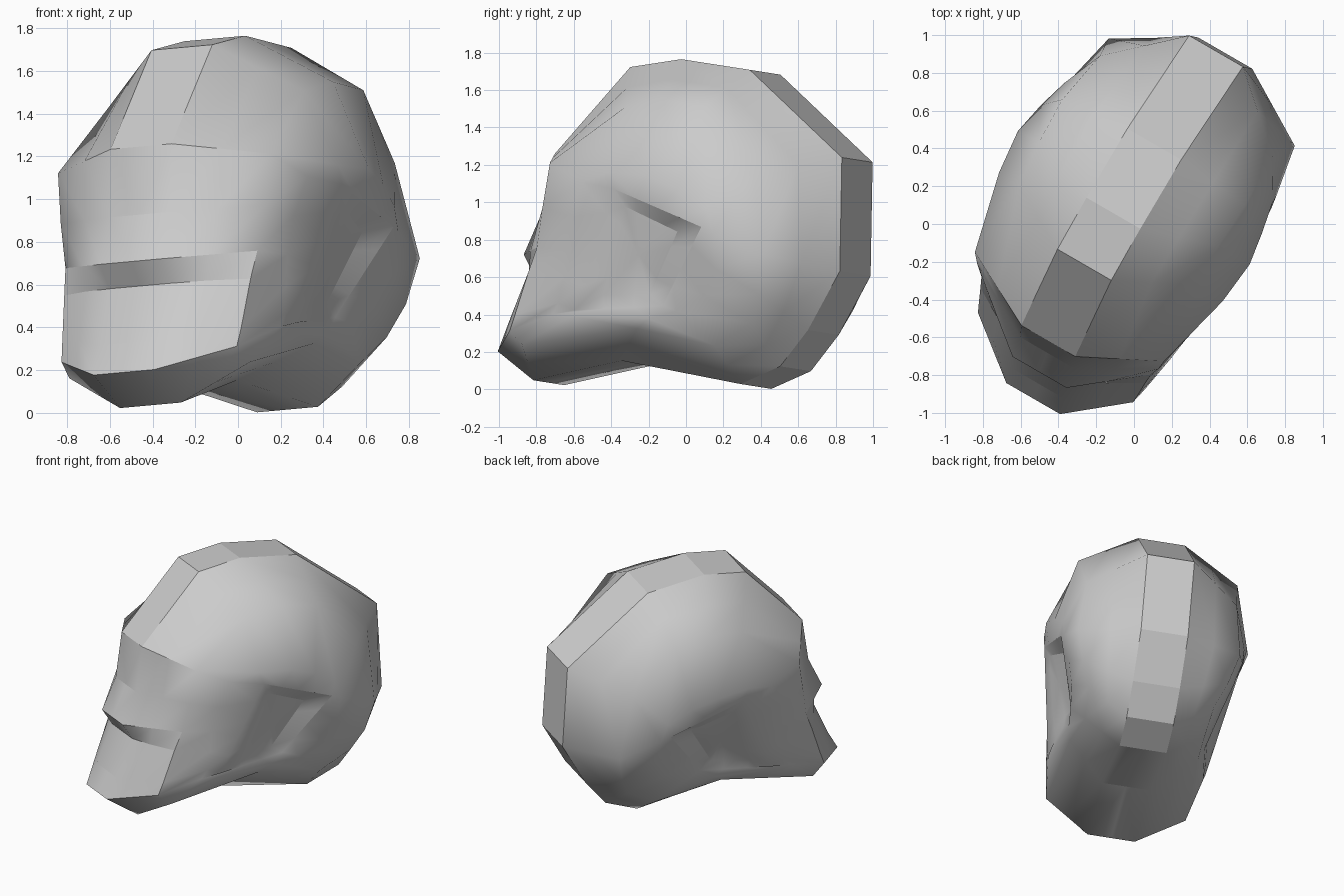
import bpy, bmesh
from math import radians
from mathutils import Matrix, Vector

if "Cube" in bpy.data.objects:
    bpy.data.objects.remove(bpy.data.objects["Cube"])

STRIP = 0.165  # half width of the flat strip along the middle

# Profile in the middle plane (y, z): chin, mouth, nose, brow, crown, back, base, under chin
profile = [(-1.067, .19), (-.985, .33), (-.86, .595), (-.93, .71), (-.82, .93), (-.763, 1.25),
           (-.318, 1.715), (-.005, 1.757), (.42, 1.7), (1.01, 1.23), (1.025, .62),
           (.843, .305), (.68, .11), (.44, .015), (-.3, .14), (-.84, .035)]

# Side contour: jaw, cheek, brow end, upper skull, back of skull, base
contour = [(.475, -.82, .275), (.485, -.785, .36), (.505, -.7, .59), (.52, -.645, .72),
           (.555, -.6, .93), (.58, -.55, 1.17), (.53, -.13, 1.47), (.55, .12, 1.51),
           (.56, .38, 1.47), (.53, .68, 1.13), (.57, .784, .68), (.51, .73, .47),
           (.44, .65, .32), (.42, .42, .2), (.45, -.05, .29), (.49, -.73, .2)]

# Widest part of the head, around the temple
temple = [(.54, -.52, .36), (.55, -.48, .42), (.555, -.46, .55), (.565, -.44, .7),
          (.59, -.4, .88), (.63, -.32, 1.06), (.685, -.12, 1.11), (.71, .12, 1.09),
          (.678, .3, 1.02), (.638, .46, .92), (.628, .5, .79), (.58, .5, .6),
          (.53, .4, .46), (.5, .22, .38), (.48, .04, .34), (.545, -.4, .35)]

# Temple hollow: rim and floor corners, placed at these stations of the loops
corner_at = (1, 6, 10, 14)
rim_corners = [(.555, -.38, .38), (.68, -.09, 1.02), (.64, .434, .82), (.475, .12, .41)]
floor_corners = [(.545, -.21, .46), (.645, -.04, .93), (.575, .25, .8), (.475, .04, .47)]


def spread(corners, count):
    """Place a closed loop of points evenly between the corners."""
    loop = [None] * count
    for k, start in enumerate(corner_at):
        span = (corner_at[(k + 1) % len(corner_at)] - start) % count
        a, b = Vector(corners[k]), Vector(corners[(k + 1) % len(corners)])
        for i in range(span):
            loop[(start + i) % count] = a.lerp(b, i / span)
    return loop


n = len(profile)
strip = [(STRIP, y, z) for y, z in profile]
# Loop between strip and contour, sunk in at the mouth
between = [Vector(a).lerp(Vector(b), .5) for a, b in zip(strip, contour)]
between[1] = Vector((.33, -.9, .36))
between[2] = Vector((.33, -.8, .595))
loops = [[(0, y, z) for y, z in profile], strip, between, contour, temple,
         spread(rim_corners, n), spread(floor_corners, n)]

# Skin the half head loop by loop, from the middle plane outwards
bm = bmesh.new()
rings = [[bm.verts.new(p) for p in loop] for loop in loops]
for a, b in zip(rings, rings[1:]):
    for i in range(n):
        j = (i + 1) % n
        bm.faces.new((a[i], a[j], b[j], b[i]))
centre = bm.verts.new(sum((v.co for v in rings[-1]), Vector()) / n)
for i in range(n):
    bm.faces.new((rings[-1][i], rings[-1][(i + 1) % n], centre))


def crease(ring, stations):
    """Mark the edges that run along a loop as sharp."""
    for i in stations:
        bm.edges.get((ring[i], ring[(i + 1) % n])).smooth = False


# Hard edges: strip over the skull, cheek border, hollow, then the rows across the face
crease(rings[1], range(5, 13))
crease(rings[3], range(3))
crease(rings[5], range(6, 14))
crease(rings[6], range(6, 14))
for a, b in zip(rings[:3], rings[1:4]):
    for i in (0, 2, 3, 5):
        bm.edges.get((a[i], b[i])).smooth = False
for a, b in zip(rings[0], rings[1]):
    bm.edges.get((a, b)).smooth = False

# Mirror to the other half
bmesh.ops.mirror(bm, geom=bm.verts[:] + bm.edges[:] + bm.faces[:],
                 axis="X", merge_dist=.001)
bmesh.ops.recalc_face_normals(bm, faces=bm.faces)
mesh = bpy.data.meshes.new("head")
bm.to_mesh(mesh)
bm.free()
head = bpy.data.objects.new("head", mesh)
bpy.context.collection.objects.link(head)

# Plain grey
grey = bpy.data.materials.new("plain_grey")
grey.use_nodes = True
colour = (.6, .6, .6, 1)
grey.diffuse_color = colour
grey.node_tree.nodes["Principled BSDF"].inputs["Base Color"].default_value = colour
mesh.materials.append(grey)

# Turn and tilt the head
pivot = Matrix.Translation((0, 0, .19))
head.matrix_world = (Matrix.Rotation(radians(-30), 4, "Z") @ pivot
                     @ Matrix.Rotation(radians(-4.5), 4, "Y") @ pivot.inverted())
bpy.context.view_layer.objects.active = head
head.select_set(True)
bpy.ops.object.shade_smooth_by_angle(angle=radians(55), keep_sharp_edges=True)
